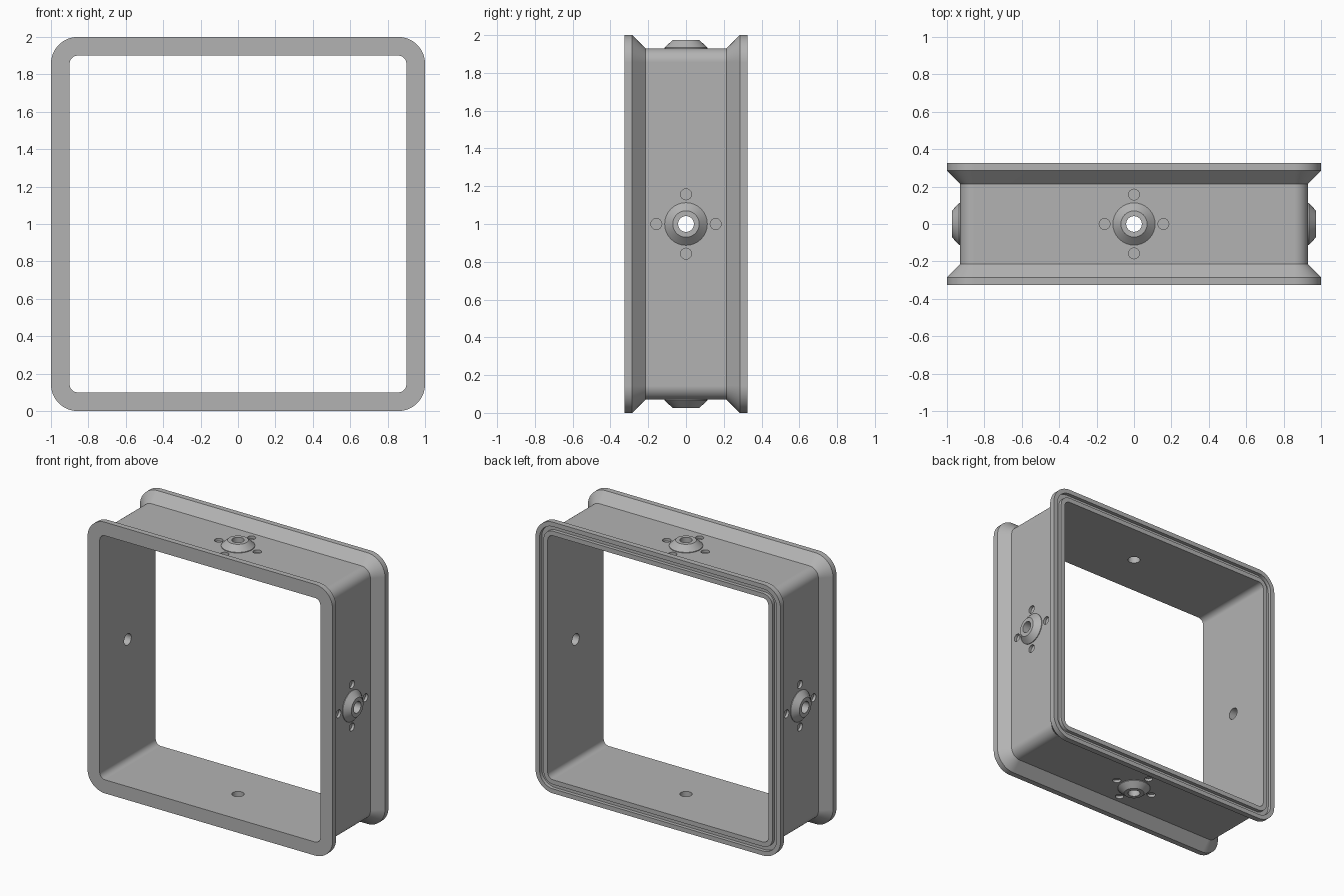
import bpy, bmesh, math
from mathutils import Matrix, Vector

cube = bpy.data.objects.get("Cube")
if cube:
    bpy.data.objects.remove(cube, do_unlink=True)

grey = bpy.data.materials.new("plain grey")
grey.use_nodes = True
grey.diffuse_color = (0.45, 0.45, 0.45, 1)
grey.node_tree.nodes["Principled BSDF"].inputs["Base Color"].default_value = (0.45, 0.45, 0.45, 1)

CENTRE = Vector((0, 0, 1))
CORNER = 0.857    # shared centre of every corner arc
BORE = 0.042
STEPS = 14


def finish(name, bm):
    bmesh.ops.recalc_face_normals(bm, faces=bm.faces)
    mesh = bpy.data.meshes.new(name)
    bm.to_mesh(mesh)
    bm.free()
    mesh.materials.append(grey)
    obj = bpy.data.objects.new(name, mesh)
    bpy.context.collection.objects.link(obj)
    return obj


def activate(obj):
    bpy.ops.object.select_all(action='DESELECT')
    obj.select_set(True)
    bpy.context.view_layer.objects.active = obj


def smooth(obj):
    activate(obj)
    bpy.ops.object.shade_smooth_by_angle(angle=math.radians(30))


def bridge(bm, rings):
    """Join a closed series of closed rings with quads."""
    for a, b in zip(rings, rings[1:] + rings[:1]):
        for i in range(len(a)):
            j = (i + 1) % len(a)
            bm.faces.new((a[i], a[j], b[j], b[i]))


def rounded_square(bm, half, y):
    ring = []
    for q in range(4):
        mid = math.pi / 4 + q * math.pi / 2
        cx = math.copysign(CORNER, math.cos(mid))
        cz = math.copysign(CORNER, math.sin(mid))
        for s in range(STEPS + 1):
            a = (q + s / STEPS) * math.pi / 2
            r = half - CORNER
            ring.append(bm.verts.new((cx + r * math.cos(a), y, 1 + cz + r * math.sin(a))))
    return ring


# Frame: flanged channel section with a seal groove in the back face
section = [(0.9, -0.326), (1.0, -0.326), (1.0, -0.285), (0.93, -0.215),
           (0.93, 0.215), (1.0, 0.285), (1.0, 0.326),
           (0.967, 0.326), (0.967, 0.3), (0.934, 0.3), (0.934, 0.326), (0.9, 0.326)]
bm = bmesh.new()
bridge(bm, [rounded_square(bm, h, y) for h, y in section])
frame = finish("frame", bm)

# Hole cutters: a through bore and four blind screw holes on each side
sides = {"left": 1, "bottom": 2, "right": 3, "top": 0}
turns = {n: Matrix.Translation(CENTRE) @ Matrix.Rotation(k * math.pi / 2, 4, 'Y')
         for n, k in sides.items()}
bm = bmesh.new()


def drill(turn, x, y, radius, low, high):
    bmesh.ops.create_cone(
        bm, cap_ends=True, segments=32, radius1=radius, radius2=radius, depth=high - low,
        matrix=turn @ Matrix.Translation((x, y, (low + high) / 2)))


for turn in turns.values():
    drill(turn, 0, 0, BORE, 0.85, 1.05)
    for k in range(4):
        a = k * math.pi / 2
        drill(turn, 0.157 * math.cos(a), 0.157 * math.sin(a), 0.029, 0.91, 1.0)
cutter = finish("hole_cutter", bm)
cutter.hide_render = True

cut = frame.modifiers.new("holes", 'BOOLEAN')
cut.operation = 'DIFFERENCE'
cut.solver = 'EXACT'
cut.object = cutter
activate(frame)
bpy.ops.object.modifier_apply(modifier=cut.name)
bpy.data.objects.remove(cutter, do_unlink=True)
smooth(frame)
weighted = frame.modifiers.new("even shading", 'WEIGHTED_NORMAL')
weighted.keep_sharp = True

# Port bosses: bored conical collars, one on each side
collar = [(BORE, 0.925), (0.113, 0.925), (0.113, 0.935), (0.07, 0.974), (BORE, 0.974)]
for name, turn in turns.items():
    bm = bmesh.new()
    rings = []
    for r, z in collar:
        angles = [2 * math.pi * i / 32 for i in range(32)]
        rings.append([bm.verts.new(turn @ Vector((r * math.cos(a), r * math.sin(a), z)))
                      for a in angles])
    bridge(bm, rings)
    smooth(finish(name + "_port_boss", bm))
